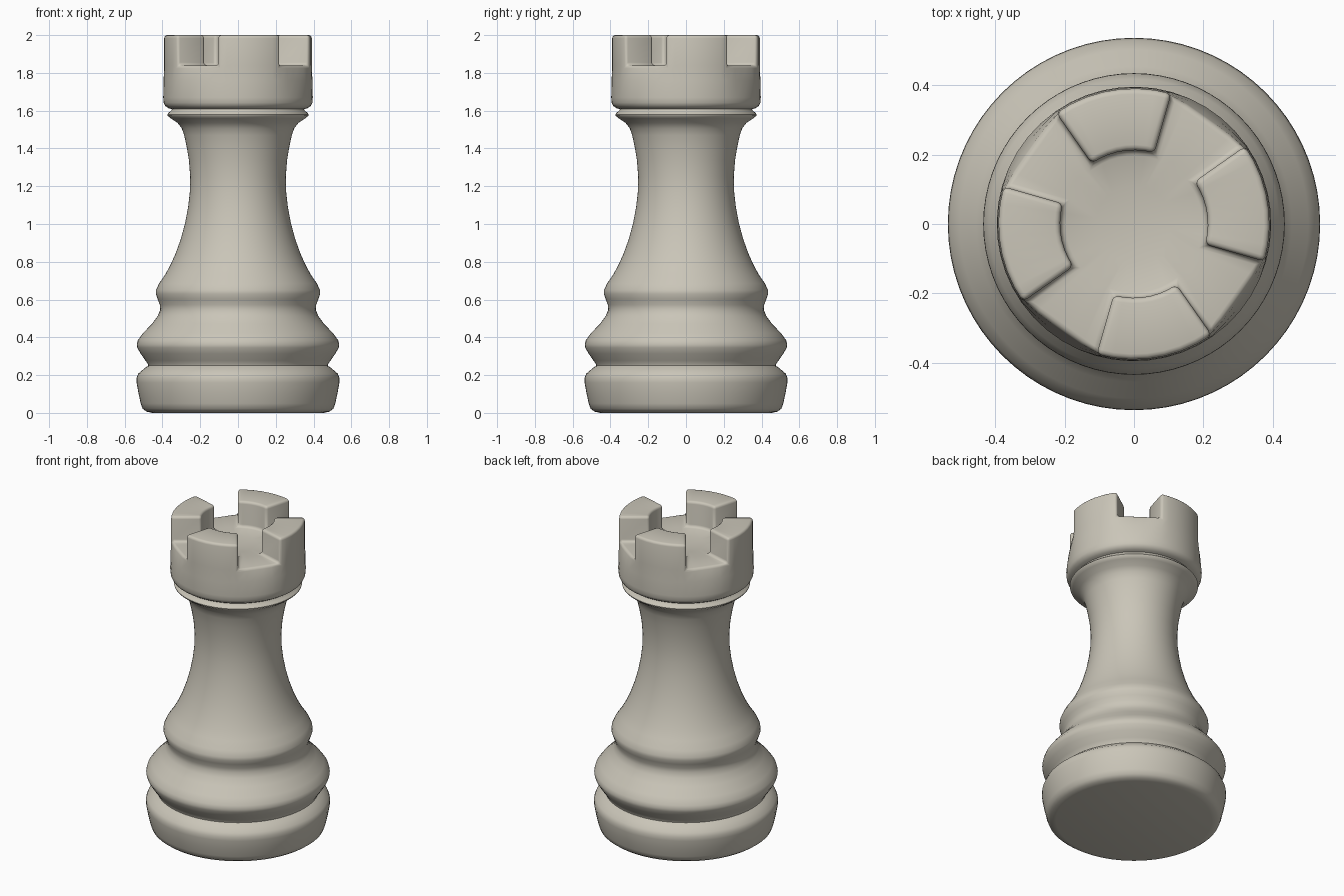
import bpy, bmesh, math

cube = bpy.data.objects.get("Cube")
if cube:
    bpy.data.objects.remove(cube, do_unlink=True)

# One warm stone colour
stone = bpy.data.materials.new("warm stone")
stone.use_nodes = True
COLOUR = (0.59, 0.56, 0.48, 1.0)
stone.diffuse_color = COLOUR
stone.node_tree.nodes["Principled BSDF"].inputs["Base Color"].default_value = COLOUR


def lathe(bm, profile, angles):
    """Revolve (radius, z) points and return the vertex rings and face bands."""
    rings, bands = [], []
    for r, z in profile:
        rings.append([bm.verts.new((r * math.cos(a), r * math.sin(a), z)) for a in angles])
    n = len(angles)
    for low, high in zip(rings, rings[1:]):
        bands.append([bm.faces.new((low[i], low[(i + 1) % n], high[(i + 1) % n], high[i]))
                      for i in range(n)])
    return rings, bands


def finish(bm, name, angle):
    bmesh.ops.recalc_face_normals(bm, faces=bm.faces)
    mesh = bpy.data.meshes.new(name)
    bm.to_mesh(mesh)
    bm.free()
    mesh.materials.append(stone)
    obj = bpy.data.objects.new(name, mesh)
    bpy.context.collection.objects.link(obj)
    bpy.ops.object.select_all(action='DESELECT')
    obj.select_set(True)
    bpy.context.view_layer.objects.active = obj
    bpy.ops.object.shade_smooth_by_angle(angle=math.radians(angle))
    return obj


# Turned base, stem and collar
BODY = [(0.455, 0.0), (0.485, 0.007), (0.505, 0.022), (0.515, 0.05), (0.527, 0.105),
        (0.537, 0.16), (0.537, 0.185), (0.528, 0.208), (0.50, 0.232), (0.482, 0.246),
        (0.475, 0.25), (0.477, 0.258), (0.49, 0.277), (0.515, 0.313), (0.533, 0.345),
        (0.536, 0.362), (0.53, 0.385), (0.503, 0.422), (0.455, 0.472), (0.425, 0.513),
        (0.412, 0.545), (0.414, 0.572), (0.425, 0.602), (0.435, 0.63), (0.434, 0.65),
        (0.418, 0.685), (0.385, 0.733), (0.357, 0.785), (0.33, 0.845), (0.303, 0.92),
        (0.28, 1.005), (0.264, 1.09), (0.255, 1.17), (0.253, 1.25), (0.26, 1.34),
        (0.272, 1.41), (0.285, 1.47), (0.298, 1.507), (0.32, 1.535), (0.357, 1.56),
        (0.373, 1.573), (0.375, 1.58), (0.366, 1.59), (0.352, 1.602), (0.345, 1.63)]
bm = bmesh.new()
rings, _ = lathe(bm, BODY, [math.tau * i / 72 for i in range(72)])
bm.faces.new(rings[0])
finish(bm, "turned_body", 50)

# Battlemented head: four merlons separated by four gaps
CENTRE, HALF, M_SEG, G_SEG = 9.5, 25.5, 7, 5
GAP = 90 - 2 * HALF
FLOOR, TOP = 1.84, 2.0
angles = []
for q in range(4):
    start = CENTRE - HALF + 90 * q
    angles += [math.radians(start + 2 * HALF * i / M_SEG) for i in range(M_SEG)]
    angles += [math.radians(start + 2 * HALF + GAP * i / G_SEG) for i in range(G_SEG)]

HEAD = [(0.345, 1.607), (0.368, 1.613), (0.386, 1.625), (0.394, 1.642), (0.396, 1.67),
        (0.394, 1.76), (0.391, FLOOR), (0.213, FLOOR - 0.003), (0.11, FLOOR - 0.015)]
bm = bmesh.new()
rings, bands = lathe(bm, HEAD, angles)
hub = bm.verts.new((0, 0, FLOOR - 0.025))
inner = rings[-1]
for i in range(len(inner)):
    bm.faces.new((inner[i], inner[(i + 1) % len(inner)], hub))

# Flatten the wall slightly below each gap
period = M_SEG + G_SEG
for ring, amount in ((rings[5], 0.4), (rings[6], 1.0)):
    for i, v in enumerate(ring):
        k = i % period - M_SEG
        if k > 0:
            off = math.radians(GAP * k / G_SEG - GAP / 2)
            chord = math.cos(math.radians(GAP / 2)) / math.cos(off)
            scale = 1 + (chord - 1) * amount
            v.co.x *= scale
            v.co.y *= scale

# Raise the merlons from the outer floor band
floor_faces = [f for i, f in enumerate(bands[6]) if i % period < M_SEG]
bmesh.ops.recalc_face_normals(bm, faces=bm.faces)
result = bmesh.ops.extrude_face_region(bm, geom=floor_faces)
for v in result["geom"]:
    if isinstance(v, bmesh.types.BMVert):
        v.co.z = TOP
old = [f for f in floor_faces if f.is_valid]
if old:
    bmesh.ops.delete(bm, geom=old, context='FACES')

# Round the battlement edges
bm.normal_update()
edges = [e for e in bm.edges if len(e.link_faces) == 2
         and min(v.co.z for v in e.verts) > FLOOR - 0.01
         and e.calc_face_angle(0) > math.radians(40)]
bmesh.ops.bevel(bm, geom=edges, offset=0.016, offset_type='OFFSET', segments=3,
                profile=0.5, affect='EDGES', clamp_overlap=True)
finish(bm, "battlement_head", 45)
